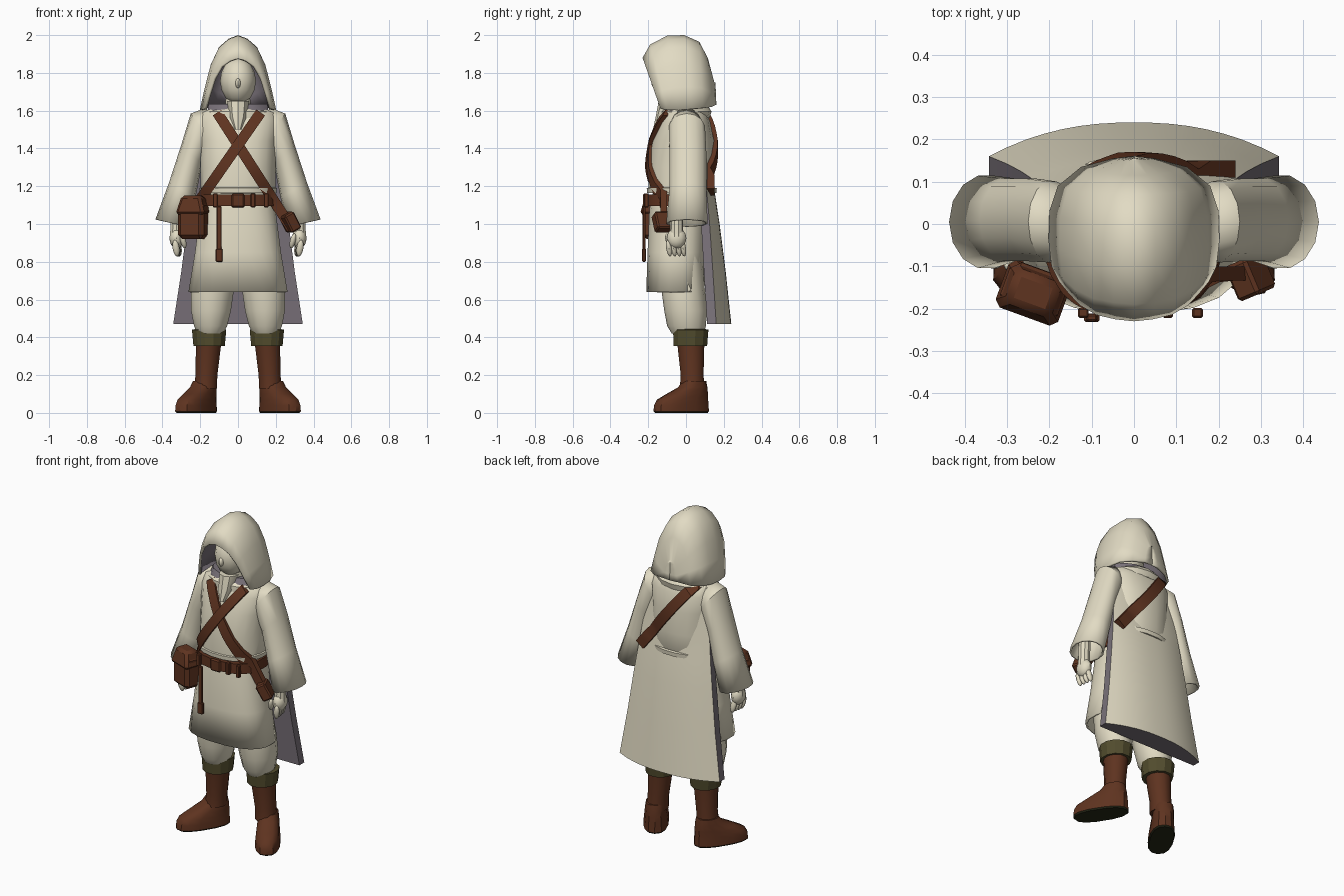
import bpy, bmesh, math
from mathutils import Vector, Matrix

if "Cube" in bpy.data.objects:
    bpy.data.objects.remove(bpy.data.objects["Cube"])


def material(name, rgb):
    m = bpy.data.materials.new(name)
    m.diffuse_color = (*rgb, 1)
    m.use_nodes = True
    m.node_tree.nodes["Principled BSDF"].inputs["Base Color"].default_value = m.diffuse_color
    return m


CREAM = material("cream cloth", (0.76, 0.71, 0.55))
LINING = material("grey violet lining", (0.19, 0.165, 0.19))
LEATHER = material("brown leather", (0.112, 0.033, 0.014))
OLIVE = material("olive cuff", (0.085, 0.073, 0.027))
SOLE = material("dark sole", (0.018, 0.02, 0.008))


def finish(name, bm, mats, mirror=False, shell=0, angle=35):
    """Orient faces outward, then add mirror / lined shell and shading."""
    bmesh.ops.recalc_face_normals(bm, faces=bm.faces)
    mid = sum((v.co for v in bm.verts), Vector()) / len(bm.verts)
    if sum(f.normal.dot(f.calc_center_median() - mid) * f.calc_area() for f in bm.faces) < 0:
        bmesh.ops.reverse_faces(bm, faces=bm.faces)
    me = bpy.data.meshes.new(name)
    bm.to_mesh(me)
    bm.free()
    ob = bpy.data.objects.new(name, me)
    bpy.context.collection.objects.link(ob)
    for m in mats:
        me.materials.append(m)
    if mirror:
        ob.modifiers.new("mirror", 'MIRROR').use_mirror_merge = False
    if shell:
        s = ob.modifiers.new("shell", 'SOLIDIFY')
        s.thickness, s.offset = shell, -1
        s.material_offset = len(mats) - 1
    bpy.ops.object.select_all(action='DESELECT')
    bpy.context.view_layer.objects.active = ob
    ob.select_set(True)
    bpy.ops.object.shade_smooth_by_angle(angle=math.radians(angle))
    return ob


def loft(name, rows, mats, closed=True, caps=True, rule=None, **kw):
    """Skin a list of equal-length point rows."""
    bm = bmesh.new()
    vs = [[bm.verts.new(p) for p in r] for r in rows]
    n = len(rows[0])
    for a, b in zip(vs, vs[1:]):
        for i in range(n if closed else n - 1):
            j = (i + 1) % n
            bm.faces.new((a[i], a[j], b[j], b[i]))
    if closed and caps:
        bm.faces.new(vs[0])
        bm.faces.new(vs[-1])
    bmesh.ops.recalc_face_normals(bm, faces=bm.faces)
    if rule:
        for f in bm.faces:
            f.material_index = int(rule(f))
    return finish(name, bm, mats, **kw)


def ring(z, cx, rx, y0, y1, n=16, p=2.0):
    """Horizontal superellipse between y0 and y1."""
    pts = []
    for i in range(n):
        a = 2 * math.pi * (i + 0.5) / n
        c, s = math.cos(a), math.sin(a)
        x = math.copysign(abs(c) ** (2 / p), c) * rx
        y = math.copysign(abs(s) ** (2 / p), s) * (y1 - y0) / 2
        pts.append(Vector((cx + x, (y0 + y1) / 2 + y, z)))
    return pts


def blob(name, loc, size, mat, rx=0, ry=0, **kw):
    bm = bmesh.new()
    bmesh.ops.create_uvsphere(bm, u_segments=12, v_segments=8, radius=1)
    bm.transform(Matrix.Translation(loc) @ Matrix.Rotation(ry, 4, 'Y')
                 @ Matrix.Rotation(rx, 4, 'X') @ Matrix.Diagonal((*size, 1)))
    return finish(name, bm, [mat], **kw)


def box(name, loc, size, mat, rz=0, ry=0, top=1.0, bevel=0.008, **kw):
    bm = bmesh.new()
    bmesh.ops.create_cube(bm, size=1)
    for v in bm.verts:
        if v.co.z > 0:
            v.co.x *= top
            v.co.y *= top
    bm.transform(Matrix.Translation(loc) @ Matrix.Rotation(rz, 4, 'Z')
                 @ Matrix.Rotation(ry, 4, 'Y') @ Matrix.Diagonal((*size, 1)))
    bmesh.ops.bevel(bm, geom=bm.edges[:], offset=bevel, segments=1, affect='EDGES')
    return finish(name, bm, [mat], **kw)


# torso blouse: z, half width, front y, back y
TORSO = [(1.15, .18, -.165, .13), (1.18, .2, -.2, .15), (1.3, .2, -.2, .152), (1.44, .205, -.178, .15),
         (1.54, .22, -.14, .13), (1.59, .2, -.115, .11), (1.63, .1, -.09, .08)]
loft("torso_blouse", [ring(z, 0, rx, a, b, 20, 2.3) for z, rx, a, b in TORSO], [CREAM])
# waist hem under the blouse
loft("blouse_hem", [ring(z, 0, rx, a, b, 20, 2.3) for z, rx, a, b in
     [(1.165, .19, -.18, .14), (1.165, .205, -.208, .163), (1.19, .208, -.21, .165), (1.195, .195, -.19, .14)]], [CREAM])
# tunic skirt
loft("tunic_skirt", [ring(z, 0, rx, a, b, 20, 2.5) for z, rx, a, b in
     [(1.17, .185, -.175, .11), (1.08, .2, -.195, .11), (.85, .23, -.205, .105), (.64, .265, -.212, .1)]],
     [CREAM], caps=False, shell=.012)
# belt and buckle
loft("belt", [ring(z, 0, rx, a, b, 20, 2.5) for z, rx, a, b in
     [(1.095, .19, -.195, .1), (1.095, .207, -.215, .12), (1.155, .203, -.213, .12), (1.155, .185, -.19, .1)]],
     [LEATHER])
box("belt_buckle", (0, -.217, 1.125), (.07, .02, .075), LEATHER)
for x in (-.12, .08, .15):
    box("belt_loop", (x, -.21, 1.125), (.025, .024, .075), LEATHER, bevel=.004)
box("hanging_strap", (-.1, -.222, .95), (.026, .016, .29), LEATHER, bevel=.004)
box("strap_tip", (-.1, -.222, .835), (.036, .02, .07), LEATHER, bevel=.004)


def torso_y(x, z, side):
    """Surface depth of the blouse at x, z (side 0 front, 1 back)."""
    z = min(max(z, 1.18), 1.629)
    for a, b in zip(TORSO, TORSO[1:]):
        if a[0] <= z <= b[0]:
            t = (z - a[0]) / (b[0] - a[0])
            _, rx, y0, y1 = [u + (v - u) * t for u, v in zip(a, b)]
            break
    k = max(0, 1 - min(1, abs(x) / rx) ** 2.3) ** (1 / 2.3)
    return (y0 + y1) / 2 + (k if side else -k) * (y1 - y0) / 2


def strap(name, start, end, side, lift, steps=12, width=.056, low_y=None):
    """Flat leather band laid over the blouse between two x,z points."""
    a, b = Vector((start[0], 0, start[1])), Vector((end[0], 0, end[1]))
    across = (b - a).cross(Vector((0, 1, 0))).normalized() * width / 2
    sign = 1 if side else -1
    rows = []
    for i in range(steps + 1):
        c = a.lerp(b, i / steps)
        quad = []
        for w, d in ((-1, -.02), (-1, lift), (1, lift), (1, -.02)):
            q = c + across * w
            y = torso_y(c.x + across.x * w * .6, q.z, side)
            if low_y is not None and c.z < 1.25:
                y = sign * max(sign * y, sign * low_y)
            quad.append(Vector((q.x, y + sign * d, q.z)))
        rows.append(quad)
    loft(name, rows, [LEATHER])


strap("chest_strap_long", (-.11, 1.59), (.285, .975), 0, .014, 16, low_y=-.12)
strap("chest_strap_short", (.12, 1.59), (-.2, 1.13), 0, .022)
strap("back_strap", (-.13, 1.61), (.215, 1.17), 1, .02, width=.062, low_y=.13)
box("strap_end", (.275, -.125, 1.01), (.062, .09, .1), LEATHER, rz=.4, ry=-.5)

# hip pouch with flap
box("hip_pouch", (-.237, -.16, 1.02), (.145, .11, .2), LEATHER, rz=-.35, top=1.0, bevel=.022)
box("pouch_flap", (-.238, -.163, 1.1), (.165, .125, .1), LEATHER, rz=-.35, top=.66, bevel=.015)

# wide sleeves: outer x,z / inner x,z / depth centre / half depth
SLEEVE = [(.17, 1.615, .1, 1.5, 0, .07), (.25, 1.585, .14, 1.42, .005, .098), (.3, 1.42, .19, 1.32, .01, .1),
          (.365, 1.22, .225, 1.14, .01, .1), (.437, 1.025, .262, .985, .005, .112)]
rows = []
for ox, oz, ix, iz, cy, ry in SLEEVE:
    c, h = Vector(((ox + ix) / 2, cy, (oz + iz) / 2)), Vector(((ox - ix) / 2, 0, (oz - iz) / 2))
    rows.append([c + h * math.cos(t) + Vector((0, ry * math.sin(t), 0))
                 for t in [2 * math.pi * i / 14 for i in range(14)]])
loft("sleeve", rows, [CREAM], caps=False, mirror=True, shell=.012)

# hands
loft("wrist", [ring(z, x, r, -.05 - r, -.05 + r, 10) for z, x, r in
     [(1.1, .32, .035), (.98, .325, .034), (.93, .325, .038)]], [CREAM], mirror=True)
blob("palm", (.325, -.05, .925), (.038, .052, .055), CREAM, mirror=True)
for i in range(4):
    blob("finger", (.328 - .004 * i, -.09 + .025 * i, .872), (.018, .015, .045), CREAM, .15, .15, mirror=True)
blob("thumb", (.29, -.09, .91), (.015, .017, .042), CREAM, .3, .25, mirror=True)

# hood: bottom y, apex y, apex z, half width, bottom z
OUTLINE = [(1, 0), (.87, .3), (.72, .6), (.5, .84), (.25, .95), (0, 1)]
HOOD = [(-.135, -.23, 1.88, .178, 1.61), (-.1, -.19, 1.95, .195, 1.605), (-.04, -.1, 1.997, .202, 1.605),
        (.03, -.01, 2.0, .2, 1.61), (.09, .07, 1.965, .18, 1.615), (.135, .115, 1.88, .125, 1.62),
        (.155, .15, 1.75, .05, 1.63)]
rows = []
for yb, ya, za, w, zb in HOOD:
    half = [Vector((w * u, yb + (ya - yb) * v, zb + (za - zb) * v)) for u, v in OUTLINE]
    rows.append(half + [Vector((-p.x, p.y, p.z)) for p in half[-2::-1]])
rows.append([Vector((0, p.y + .006, p.z)) for p in rows[-1]])
loft("hood", rows, [CREAM, LINING], closed=False, shell=.014, angle=50)

# head, nose, neck, collar
blob("head", (0, -.06, 1.757), (.095, .108, .125), CREAM)
blob("nose", (0, -.163, 1.745), (.014, .02, .026), CREAM)
loft("neck", [ring(z, 0, r, -.04 - r, -.04 + r, 12) for z, r in [(1.55, .08), (1.72, .06)]], [CREAM])
loft("collar", [ring(z, 0, rx, a, b, 14) for z, rx, a, b in
     [(1.56, .19, -.135, .125), (1.595, .185, -.135, .135), (1.62, .12, -.11, .12)]], [CREAM])
# dark lining showing at the sides of the neck
loft("neck_lining", [ring(z, 0, rx, a, b, 14) for z, rx, a, b in
     [(1.6, .165, -.125, .1), (1.635, .16, -.1, .1)]], [LINING])
loft("neck_wrap", [ring(z, 0, rx, a, b, 10) for z, rx, a, b in
     [(1.5, .02, -.175, -.1), (1.57, .05, -.16, -.05), (1.65, .06, -.145, .0)]], [CREAM])

# closed cape: z, half width, back centre y, back edge y, front y
CAPE = [(1.5, .2, .1, .075, .05), (1.25, .235, .135, .1, .06), (1.17, .245, .152, .11, .07), (1.0, .268, .178, .125, .08),
        (.75, .3, .21, .142, .095), (.47, .343, .24, .16, .112)]
rows = []
for z, w, yc, ye, yf in CAPE:
    arc = [Vector((w * i / 8, yc - (yc - ye) * abs(i / 8) ** 2.3, z)) for i in range(-8, 9)]
    rows.append(arc + [Vector((w, yf, z)), Vector((-w, yf, z))])
loft("cape", rows, [CREAM, LINING], rule=lambda f: f.normal.y < .35)

# puffed trousers
loft("trouser_leg", [ring(z, x, rx, a, b, 14) for z, x, rx, a, b in
     [(.42, .147, .07, -.075, .095), (.46, .145, .09, -.1, .105), (.54, .143, .108, -.115, .112),
      (.65, .135, .116, -.13, .1), (.85, .11, .11, -.13, .085)]], [CREAM], mirror=True)
# folded boot cuffs and shafts
loft("boot_cuff", [ring(z, .153, rx, a, b, 12) for z, rx, a, b in
     [(.355, .07, -.05, .095), (.355, .086, -.068, .115), (.44, .094, -.072, .122), (.445, .07, -.05, .1)]],
     [OLIVE], mirror=True, angle=25)
loft("boot_shaft", [ring(z, x, rx, a, b, 12) for z, x, rx, a, b in
     [(.13, .172, .062, -.035, .1), (.2, .167, .06, -.03, .095), (.38, .155, .07, -.05, .1)]], [LEATHER], mirror=True)

# feet turned outward, with dark undersides
turn = Matrix.Translation((.178, .045, 0)) @ Matrix.Rotation(math.radians(32), 4, 'Z')
foot = [(0, .066, -.238, .074), (.008, .072, -.246, .08), (.04, .07, -.243, .078), (.07, .067, -.225, .076),
        (.1, .064, -.165, .073), (.135, .06, -.09, .068), (.17, .055, -.06, .06)]
loft("boot_foot", [[turn @ p for p in ring(z, 0, rx, a, b, 14, 2.5)] for z, rx, a, b in foot],
     [LEATHER, SOLE], rule=lambda f: f.calc_center_median().z < .006, mirror=True)
